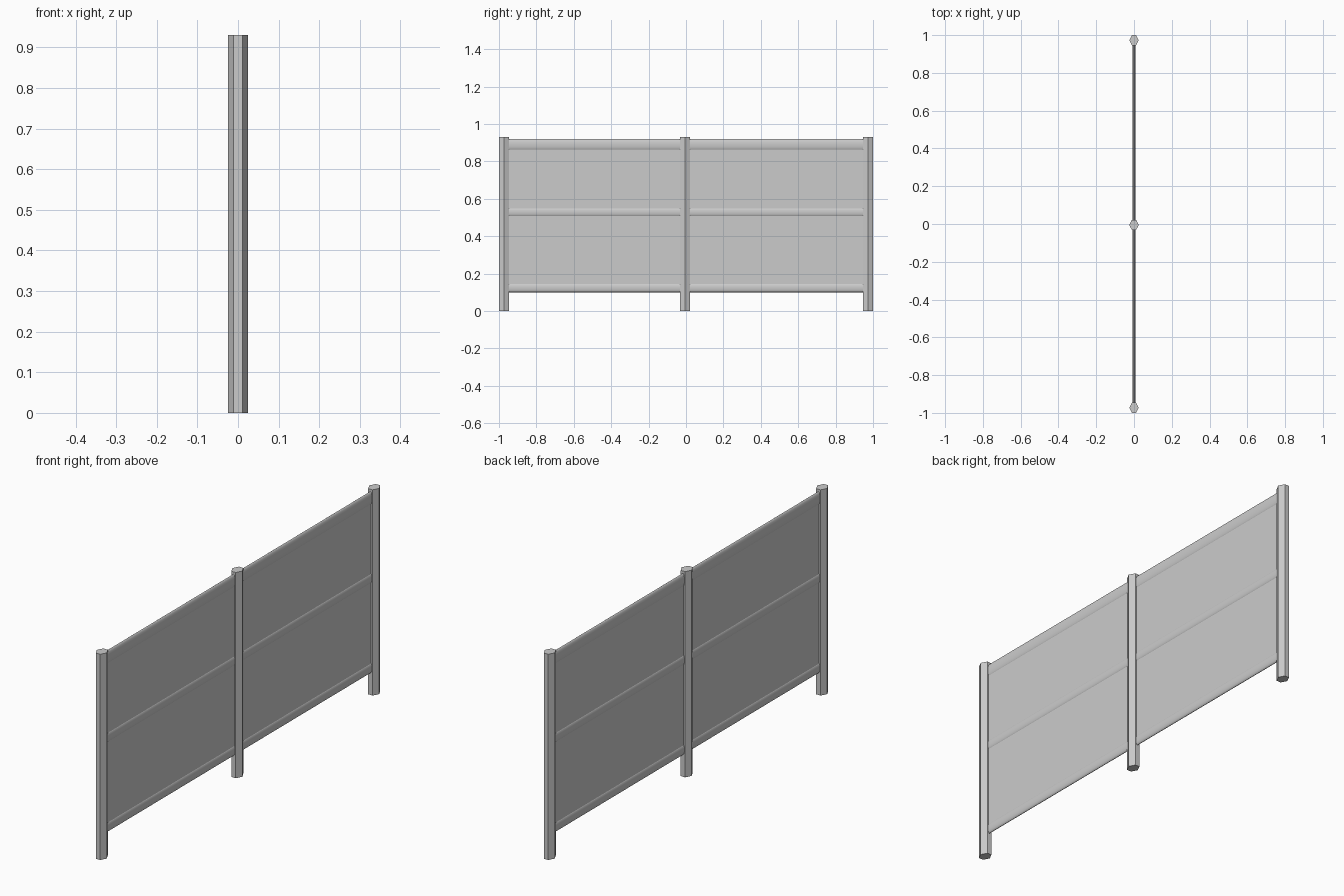
import bpy, math

cube = bpy.data.objects.get("Cube")
if cube:
    bpy.data.objects.remove(cube, do_unlink=True)

grey = bpy.data.materials.new("plain grey")
grey.use_nodes = True
grey.diffuse_color = (0.6, 0.6, 0.6, 1)
grey.node_tree.nodes["Principled BSDF"].inputs["Base Color"].default_value = (0.6, 0.6, 0.6, 1)


def prism(name, outline, place, start, end, smooth=False):
    """Extrude a closed outline from start to end; place maps (u, v, along) to xyz."""
    n = len(outline)
    verts = [place(u, v, t) for t in (start, end) for u, v in outline]
    faces = [(i, (i + 1) % n, n + (i + 1) % n, n + i) for i in range(n)]
    faces += [tuple(reversed(range(n))), tuple(range(n, 2 * n))]
    mesh = bpy.data.meshes.new(name)
    mesh.from_pydata(verts, [], faces)
    mesh.materials.append(grey)
    obj = bpy.data.objects.new(name, mesh)
    bpy.context.collection.objects.link(obj)
    if smooth:
        for face in mesh.polygons[:n]:
            face.use_smooth = True
    return obj


# Six-sided posts
post_outline = [(0.025, 0), (0.011, 0.027), (-0.011, 0.027),
                (-0.025, 0), (-0.011, -0.027), (0.011, -0.027)]
posts = {"front_post": -0.973, "middle_post": -0.005, "back_post": 0.973}
for name, y in posts.items():
    prism(name, post_outline, lambda u, v, t, y=y: (u, y + v, t), 0, 0.93)

# Thin panels with rounded rails between the posts
spans = {"front": (-0.96, -0.015), "back": (0.005, 0.96)}
rails = {"bottom_rail": (0.1, 0.147), "middle_rail": (0.505, 0.552), "top_rail": (0.86, 0.92)}
for side, (start, end) in spans.items():
    panel = [(-0.004, 0.11), (0.004, 0.11), (0.004, 0.91), (-0.004, 0.91)]
    prism(side + "_panel", panel, lambda u, v, t: (u, t, v), end, start)
    for rail, (low, high) in rails.items():
        mid, half = (low + high) / 2, (high - low) / 2
        ring = [(0.008 * math.cos(a), mid + half * math.sin(a))
                for a in (math.tau * i / 16 for i in range(16))]
        prism(side + "_" + rail, ring, lambda u, v, t: (u, t, v), end, start, True)
